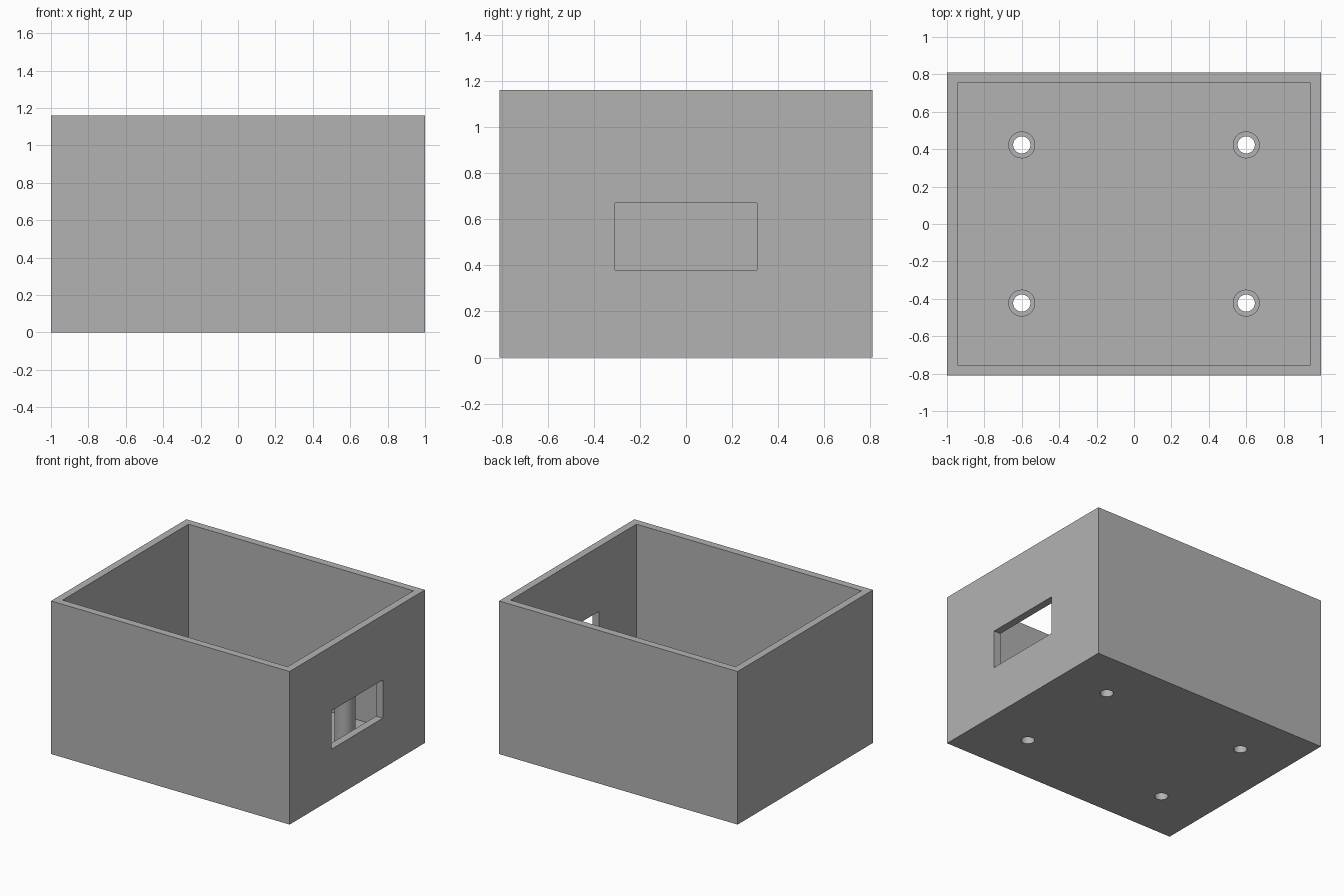
import bpy
import math

cube = bpy.data.objects.get("Cube")
if cube:
    bpy.data.objects.remove(cube, do_unlink=True)

# Overall sizes
LENGTH, WIDTH, HEIGHT, WALL = 2.0, 1.62, 1.16, 0.057
POST_X, POST_Y, POST_TOP = 0.6, 0.423, 0.42
POST_RADIUS, HOLE_RADIUS = 0.072, 0.046

grey = bpy.data.materials.new("plain grey")
grey.use_nodes = True
colour = (0.448, 0.448, 0.448, 1)
grey.diffuse_color = colour
grey.node_tree.nodes["Principled BSDF"].inputs["Base Color"].default_value = colour


def box(name, x, y, z):
    """Box spanning the given (low, high) ranges."""
    spans = (x, y, z)
    bpy.ops.mesh.primitive_cube_add(size=1, location=[(a + b) / 2 for a, b in spans])
    ob = bpy.context.object
    ob.name = name
    ob.scale = [b - a for a, b in spans]
    bpy.ops.object.transform_apply(location=True, rotation=False, scale=True)
    ob.data.materials.append(grey)
    return ob


def cylinder(name, radius, x, y, low, high):
    bpy.ops.mesh.primitive_cylinder_add(
        vertices=48, radius=radius, depth=high - low, location=(x, y, (low + high) / 2))
    ob = bpy.context.object
    ob.name = name
    ob.data.materials.append(grey)
    return ob


def cut(target, cutter):
    """Subtract the cutter from the target, then discard it."""
    cutter.hide_render = True
    mod = target.modifiers.new("cut", "BOOLEAN")
    mod.operation = "DIFFERENCE"
    mod.solver = "EXACT"
    mod.object = cutter
    bpy.context.view_layer.objects.active = target
    bpy.ops.object.modifier_apply(modifier=mod.name)
    bpy.data.objects.remove(cutter, do_unlink=True)


def smooth(ob):
    bpy.ops.object.select_all(action="DESELECT")
    ob.select_set(True)
    bpy.context.view_layer.objects.active = ob
    bpy.ops.object.shade_smooth_by_angle(angle=math.radians(30))


# Open-topped case with a thin floor and walls
hx, hy = LENGTH / 2, WIDTH / 2
ix, iy = hx - WALL, hy - WALL
case = box("case", (-hx, hx), (-hy, hy), (0, HEIGHT))
cut(case, box("cavity", (-ix, ix), (-iy, iy), (WALL, HEIGHT + 0.2)))

# Rectangular port through the left wall
cut(case, box("port", (ix - 0.1, hx + 0.1), (-0.307, 0.307), (0.38, 0.67)))

# Hollow mounting posts, with their holes running through the floor
for x_name, sx in (("right", -1), ("left", 1)):
    for y_name, sy in (("front", -1), ("back", 1)):
        x, y = sx * POST_X, sy * POST_Y
        post = cylinder(f"{y_name}_{x_name}_post", POST_RADIUS, x, y, WALL, POST_TOP)
        for part in (post, case):
            cut(part, cylinder("hole", HOLE_RADIUS, x, y, -0.1, POST_TOP + 0.1))
        smooth(post)
smooth(case)
